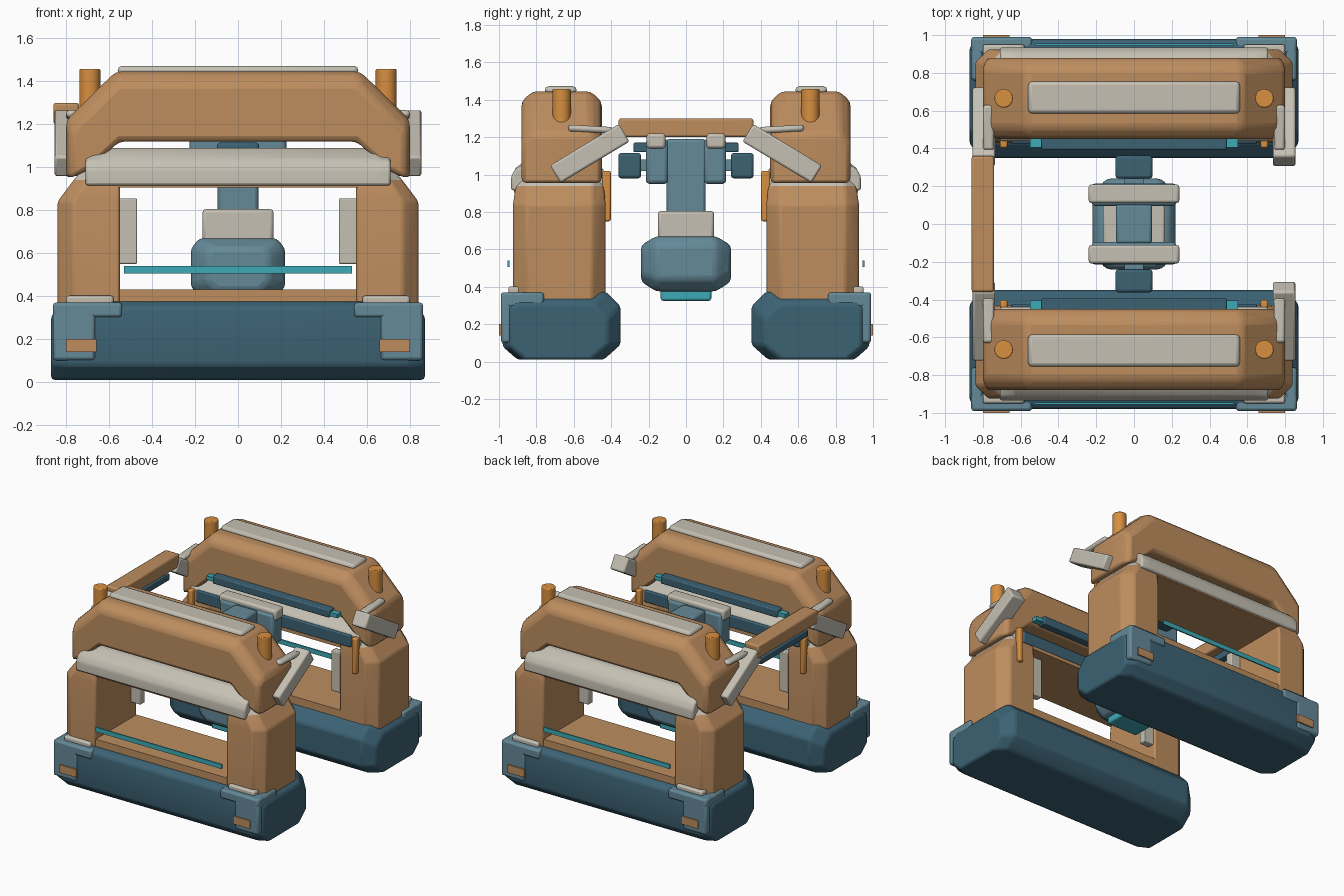
import bpy, bmesh, math
from mathutils import Matrix, Vector

if "Cube" in bpy.data.objects:
    bpy.data.objects.remove(bpy.data.objects["Cube"])


def material(name, rgb):
    m = bpy.data.materials.new(name)
    m.diffuse_color = (*[(c / 255) ** 2.2 for c in rgb], 1)
    m.use_nodes = True
    m.node_tree.nodes["Principled BSDF"].inputs["Base Color"].default_value = m.diffuse_color
    return m


TAN = material("tan_shell", (188, 140, 95))
ORANGE = material("orange_accent", (214, 142, 66))
NAVY = material("dark_blue", (62, 98, 115))
STEEL = material("steel_blue", (100, 136, 151))
WHITE = material("warm_white", (196, 191, 178))
TEAL = material("teal", (64, 168, 180))


def finish(name, bm, mats, mirror="", bevel=0.0, segments=2):
    """Turn a bmesh into an object with optional bevel and mirroring about the centre."""
    bmesh.ops.recalc_face_normals(bm, faces=bm.faces)
    me = bpy.data.meshes.new(name)
    bm.to_mesh(me)
    bm.free()
    ob = bpy.data.objects.new(name, me)
    bpy.context.collection.objects.link(ob)
    for m in mats if isinstance(mats, (list, tuple)) else [mats]:
        me.materials.append(m)
    bpy.ops.object.select_all(action='DESELECT')
    ob.select_set(True)
    bpy.context.view_layer.objects.active = ob
    bpy.ops.object.shade_smooth_by_angle(angle=math.radians(32))
    if bevel:
        b = ob.modifiers.new("bevel", 'BEVEL')
        b.width, b.segments, b.limit_method = bevel, segments, 'ANGLE'
        b.angle_limit = math.radians(25)
    if mirror:
        m = ob.modifiers.new("mirror", 'MIRROR')
        m.use_axis = ("x" in mirror, "y" in mirror, False)
        m.use_mirror_merge = False
    return ob


def box(name, x, y, z, mat, mirror="", bevel=0.01, tilt=0.0, segments=2):
    """Box from axis ranges, optionally tilted about x through its centre."""
    bm = bmesh.new()
    size = Vector((x[1] - x[0], y[1] - y[0], z[1] - z[0]))
    mid = Vector((sum(x) / 2, sum(y) / 2, sum(z) / 2))
    mtx = Matrix.Translation(mid) @ Matrix.Rotation(tilt, 4, 'X') @ Matrix.Diagonal((*size, 1))
    bmesh.ops.create_cube(bm, size=1, matrix=mtx)
    return finish(name, bm, mat, mirror, bevel, segments)


def loft(name, rings, mats, mirror="", bevel=0.0, rule=None):
    """Skin between rings of 3D points and cap both ends."""
    bm = bmesh.new()
    loops = [[bm.verts.new(p) for p in r] for r in rings]
    n = len(loops[0])
    for a, b in zip(loops, loops[1:]):
        for i in range(n):
            bm.faces.new((a[i], a[(i + 1) % n], b[(i + 1) % n], b[i]))
    bm.faces.new(loops[0])
    bm.faces.new(loops[-1])
    if rule:
        for f in bm.faces:
            f.material_index = rule(f.calc_center_median())
    return finish(name, bm, mats, mirror, bevel)


# ---- Foot: long chamfered trough along x
def foot_ring(x, yo, yi, top):
    return [(x, yo, 0.08), (x, yo + 0.08, 0.01), (x, yi - 0.09, 0.01), (x, yi, 0.09),
            (x, yi, top - 0.08), (x, yi - 0.08, top), (x, yo + 0.04, top), (x, yo, top - 0.03)]


loft("foot_base", [foot_ring(-0.87, -0.94, -0.42, 0.31), foot_ring(-0.79, -0.98, -0.35, 0.375),
                   foot_ring(0.79, -0.98, -0.35, 0.375), foot_ring(0.87, -0.94, -0.42, 0.31)],
     NAVY, "y", 0.015)

# Corner guards: lower plate and wider upper strap, with cap and reflector
box("corner_guard", (0.665, 0.862), (-0.99, -0.935), (0.10, 0.36), STEEL, "xy", 0.015)
box("corner_guard_strap", (0.54, 0.862), (-0.99, -0.90), (0.30, 0.37), STEEL, "xy", 0.015)
box("corner_guard_side", (0.80, 0.862), (-0.985, -0.76), (0.29, 0.37), STEEL, "xy", 0.015)
box("guard_cap", (0.58, 0.80), (-0.95, -0.885), (0.36, 0.402), WHITE, "xy", 0.012)
box("reflector", (0.66, 0.80), (-1.0, -0.985), (0.14, 0.20), TAN, "xy", 0)


# ---- Housing: legs with chamfered outer corners, sill and lintel around an opening
def leg_ring(z, xo, yo, yi, c):
    return [(0.55, yo, z), (xo - c, yo, z), (xo, yo + c, z),
            (xo, yi - c, z), (xo - c, yi, z), (0.55, yi, z)]


loft("leg", [leg_ring(0.30, 0.84, -0.925, -0.43, 0.07), leg_ring(0.84, 0.84, -0.925, -0.43, 0.07),
             leg_ring(0.94, 0.765, -0.91, -0.44, 0.06), leg_ring(1.02, 0.70, -0.875, -0.46, 0.05)],
     [TAN, WHITE], "xy", 0.012, lambda c: 1 if c.z > 0.95 else 0)
box("sill", (-0.56, 0.56), (-0.92, -0.432), (0.30, 0.43), TAN, "y", 0)
box("lintel", (-0.56, 0.56), (-0.92, -0.432), (0.905, 1.0), TAN, "y", 0)


# White shelf over the opening
def shelf_ring(x, top):
    return [(x, -0.935, 0.915), (x, -0.935, 0.99), (x, -0.91, 1.035), (x, -0.84, top),
            (x, -0.54, top), (x, -0.44, 1.03), (x, -0.44, 0.915)]


loft("white_shelf", [shelf_ring(-0.71, 1.05), shelf_ring(-0.64, 1.09),
                     shelf_ring(0.64, 1.09), shelf_ring(0.71, 1.05)], WHITE, "y", 0.012)

# Opening details
box("front_light_bar", (-0.53, 0.53), (-0.955, -0.945), (0.505, 0.54), TEAL, "y", 0)
box("opening_panel", (0.47, 0.56), (-0.50, -0.445), (0.55, 0.855), WHITE, "xy", 0.006)
box("inner_dark_rail", (-0.65, 0.65), (-0.45, -0.425), (0.93, 1.02), NAVY, "y", 0.008)
box("inner_tab", (0.67, 0.71), (-0.45, -0.402), (0.75, 1.02), ORANGE, "xy", 0.01)

# ---- Upper arch: bridge profile extruded across the station
half = [(0.57, 1.445), (0.80, 1.22), (0.80, 0.945), (0.71, 0.985), (0.56, 1.12)]
outline = half + [(-x, z) for x, z in reversed(half)]


def arch_ring(y, k):
    return [(x * (1 - 0.4 * k), y, z - (k if z > 1.15 else 0)) for x, z in outline]


loft("upper_arch", [arch_ring(-0.88, 0.055), arch_ring(-0.82, 0.0),
                    arch_ring(-0.51, 0.0), arch_ring(-0.45, 0.055)], TAN, "y", 0.025)
box("arch_top_plate", (-0.56, 0.56), (-0.755, -0.585), (1.43, 1.472), WHITE, "y", 0.02)
box("arch_light_strip", (-0.55, 0.55), (-0.46, -0.405), (1.135, 1.165), TEAL, "y", 0)
box("arch_dark_rail", (-0.49, 0.49), (-0.46, -0.392), (1.125, 1.185), NAVY, "y", 0.008)

# Corner posts
bm = bmesh.new()
bmesh.ops.create_cone(bm, cap_ends=True, segments=24, radius1=0.049, radius2=0.049, depth=0.2,
                      matrix=Matrix.Translation((-0.69, -0.665, 1.357)))
finish("corner_post", bm, ORANGE, "xy", 0.006)

# Side arms reaching inward, with clips
box("side_arm", (0.735, 0.855), (-0.73, -0.30), (1.057, 1.167), WHITE, "xy", 0.012,
    math.radians(31))
box("arm_clip", (0.74, 0.80), (-0.63, -0.39), (1.225, 1.26), WHITE, "xy", 0.015,
    math.radians(-3))

# Link beam on the left side only
box("link_beam", (-0.86, -0.74), (-0.36, 0.36), (1.20, 1.30), TAN, "", 0.012)
box("link_beam_rail", (-0.83, -0.77), (-0.28, 0.28), (1.12, 1.17), NAVY, "", 0.006)

# ---- Central unit
sec = [(-0.22, 0.44), (-0.15, 0.375), (0.15, 0.375), (0.22, 0.44), (0.22, 0.62), (0.18, 0.67),
       (-0.18, 0.67), (-0.22, 0.62)]


def pod_ring(y, k):
    return [(x * k, y, 0.53 + (z - 0.53) * k) for x, z in sec]


loft("central_pod", [pod_ring(-0.24, 0.66), pod_ring(-0.16, 1.0),
                     pod_ring(0.16, 1.0), pod_ring(0.24, 0.66)], STEEL, "", 0.02)
box("pod_lamp", (-0.13, 0.13), (-0.135, 0.135), (0.325, 0.41), TEAL, "", 0.012)
box("pod_collar", (-0.165, 0.165), (-0.15, 0.15), (0.65, 0.805), WHITE, "", 0.015)
box("mast", (-0.095, 0.095), (-0.105, 0.105), (0.78, 1.19), STEEL, "", 0.015)
box("head_panel", (-0.225, 0.225), (-0.215, -0.095), (0.95, 1.19), STEEL, "y", 0.02)
box("head_cap", (-0.24, 0.24), (-0.21, -0.11), (1.14, 1.22), WHITE, "y", 0.015)
box("head_sensor", (-0.098, 0.098), (-0.362, -0.24), (0.98, 1.115), NAVY, "y", 0.015)
box("sensor_neck", (-0.05, 0.05), (-0.25, -0.20), (1.02, 1.08), STEEL, "y", 0)
